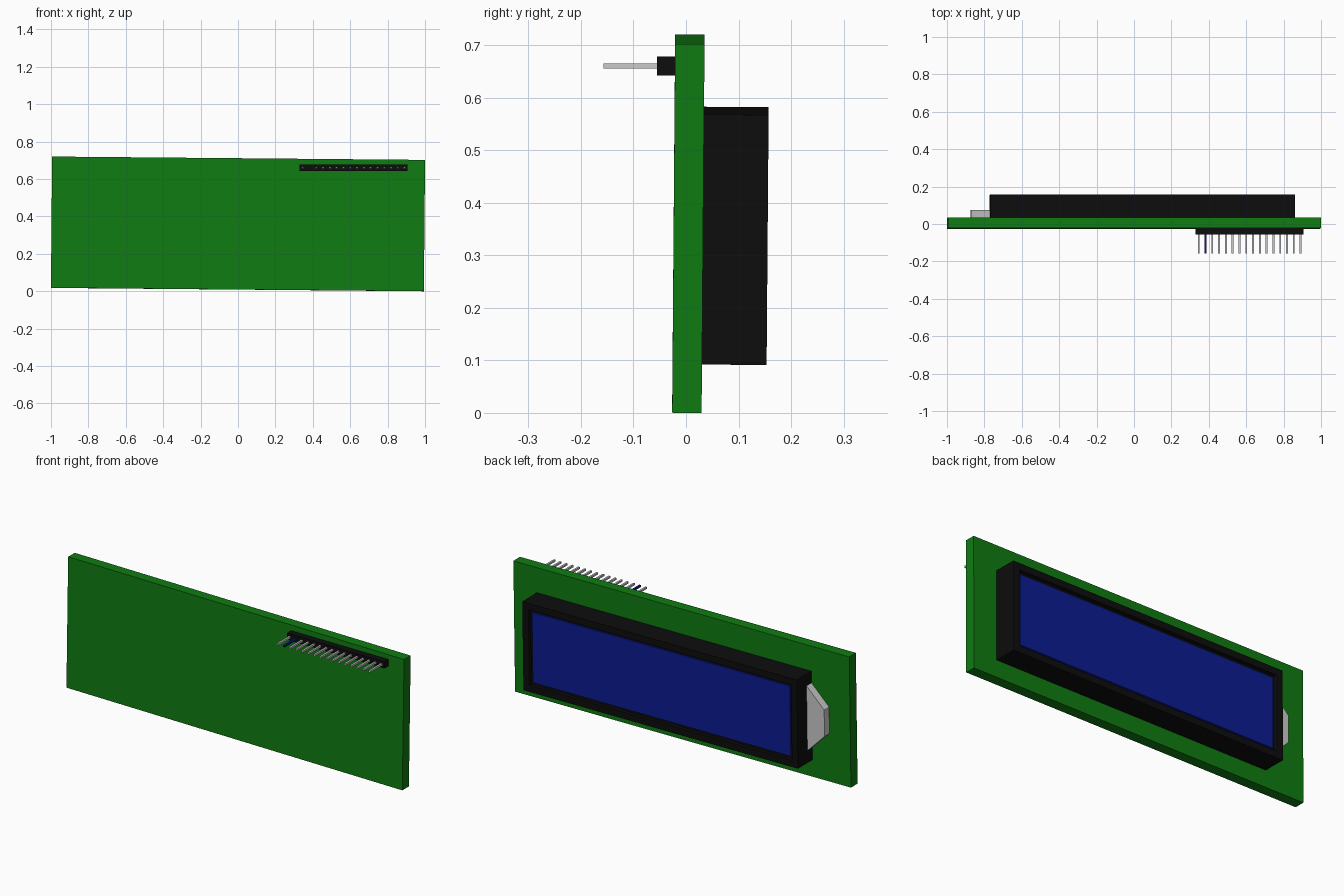
import bpy, bmesh
from mathutils import Matrix, Vector

if "Cube" in bpy.data.objects:
    bpy.data.objects.remove(bpy.data.objects["Cube"])

def material(name, rgb):
    m = bpy.data.materials.new(name)
    m.diffuse_color = (*rgb, 1)
    m.use_nodes = True
    m.node_tree.nodes["Principled BSDF"].inputs["Base Color"].default_value = m.diffuse_color
    return m

GREEN = material("board_green", (0.005, 0.20, 0.006))
BLACK = material("black_plastic", (0.004, 0.004, 0.004))
BLUE = material("screen_blue", (0.004, 0.012, 0.29))

# The board and display lean very slightly; the pin header stays level
LEAN = (Matrix.Translation((0, 0.0045, 0.36))
        @ Matrix.Rotation(0.009, 4, 'Y') @ Matrix.Rotation(-0.008, 4, 'X'))
LEVEL = Matrix.Identity(4)

def finish(name, bm, mat, frame):
    bm.transform(frame)
    bmesh.ops.recalc_face_normals(bm, faces=bm.faces)
    me = bpy.data.meshes.new(name)
    bm.to_mesh(me)
    bm.free()
    if mat:
        me.materials.append(mat)
    ob = bpy.data.objects.new(name, me)
    bpy.context.collection.objects.link(ob)
    return ob

def box_mesh(x, y, z):
    bm = bmesh.new()
    bmesh.ops.create_cube(bm, size=1)
    for v in bm.verts:
        v.co = Vector(a + (c + 0.5) * (b - a) for c, (a, b) in zip(v.co, (x, y, z)))
    return bm

def box(name, x, y, z, mat=None, frame=LEVEL):
    return finish(name, box_mesh(x, y, z), mat, frame)

# Circuit board
box("circuit_board", (-0.997, 0.997), (-0.028, 0.028), (-0.351, 0.351), GREEN, LEAN)

# Display bezel: box with a shallow recess in its rear-facing side
X0, X1, Z0, Z1, Y1 = -0.77, 0.86, -0.26, 0.216, 0.151
RIM, DEPTH = 0.05, 0.02
bm = box_mesh((X0, X1), (0.028, Y1), (Z0, Z1))
bm.normal_update()
face = max(bm.faces, key=lambda f: f.calc_center_median().y)
bmesh.ops.inset_region(bm, faces=[face], thickness=RIM)
pocket = bmesh.ops.extrude_face_region(bm, geom=[face])
bmesh.ops.delete(bm, geom=[face], context='FACES_ONLY')
bmesh.ops.translate(bm, vec=(0, -DEPTH, 0),
                    verts=[g for g in pocket["geom"] if isinstance(g, bmesh.types.BMVert)])
finish("display_bezel", bm, BLACK, LEAN)

# Screen panel inside the recess
box("screen", (X0 + RIM, X1 - RIM), (Y1 - DEPTH, Y1 - 0.01), (Z0 + RIM, Z1 - RIM), BLUE, LEAN)

# Tapered backlight tab beside the bezel
bm = bmesh.new()
profile = [(-0.77, -0.195), (-0.77, 0.153), (-0.873, 0.05), (-0.873, -0.092)]
tab = bm.faces.new([bm.verts.new((x, 0.028, z)) for x, z in profile])
out = bmesh.ops.extrude_face_region(bm, geom=[tab])
bmesh.ops.translate(bm, vec=(0, 0.042, 0),
                    verts=[g for g in out["geom"] if isinstance(g, bmesh.types.BMVert)])
finish("backlight_tab", bm, None, LEAN)

# Header strip and its row of sixteen pins, the second one blue
box("header_strip", (0.33, 0.907), (-0.055, -0.015), (0.642, 0.678), BLACK)
for i in range(16):
    x = 0.346 + i * 0.0363
    box(f"pin_{i + 1}", (x - 0.005, x + 0.005), (-0.157, -0.05), (0.655, 0.665),
        BLUE if i == 1 else None)
